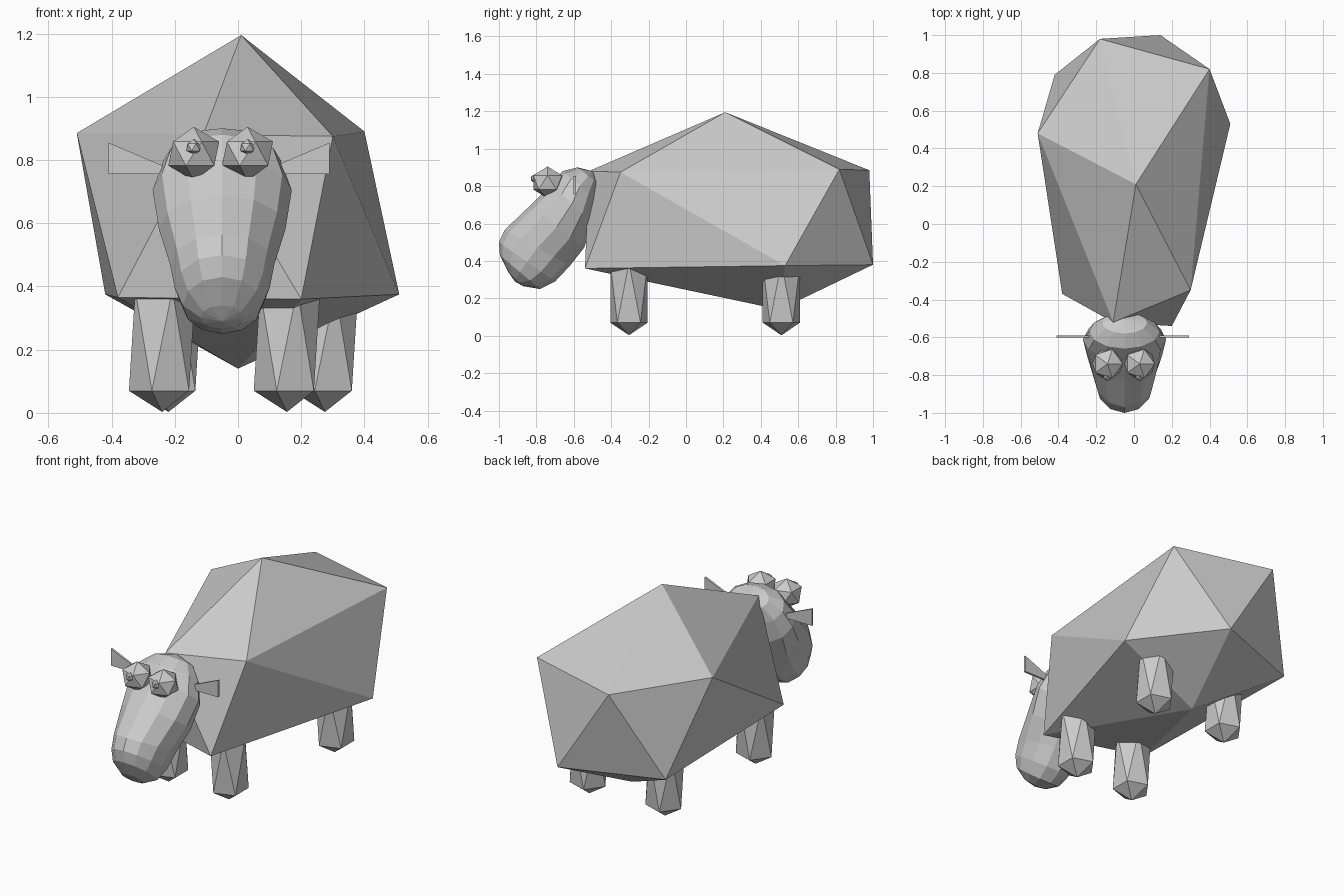
import bpy, bmesh, math
from mathutils import Vector

cube = bpy.data.objects.get("Cube")
if cube:
    bpy.data.objects.remove(cube, do_unlink=True)

grey = bpy.data.materials.new("wool_grey")
grey.use_nodes = True
grey.diffuse_color = (0.6, 0.6, 0.6, 1)
grey.node_tree.nodes["Principled BSDF"].inputs["Base Color"].default_value = (0.6, 0.6, 0.6, 1)


def finish(name, bm):
    bmesh.ops.recalc_face_normals(bm, faces=bm.faces)
    mesh = bpy.data.meshes.new(name)
    bm.to_mesh(mesh)
    bm.free()
    mesh.materials.append(grey)
    obj = bpy.data.objects.new(name, mesh)
    bpy.context.collection.objects.link(obj)
    return obj


def ico(name, centre, radii):
    bm = bmesh.new()
    bmesh.ops.create_icosphere(bm, subdivisions=1, radius=1)
    for v in bm.verts:
        v.co = Vector(c + a * r for c, a, r in zip(centre, v.co, radii))
    return finish(name, bm)


# Body: a lopsided icosahedron from two five-point rings and two tips
upper = [(-0.11, -0.52, 0.88), (0.30, -0.35, 0.875), (0.40, 0.82, 0.89),
         (-0.18, 0.98, 0.885), (-0.51, 0.48, 0.885)]
lower = [(0.20, -0.54, 0.36), (0.51, 0.53, 0.375), (0.14, 1.0, 0.38),
         (-0.42, 0.79, 0.375), (-0.38, -0.37, 0.365)]
bm = bmesh.new()
up = [bm.verts.new(p) for p in upper]
lo = [bm.verts.new(p) for p in lower]
top = bm.verts.new((0.01, 0.21, 1.195))
bottom = bm.verts.new((0, 0.5, 0.14))
for i in range(5):
    j = (i + 1) % 5
    for tri in ((top, up[i], up[j]), (up[i], lo[i], up[j]),
                (lo[i], lo[j], up[j]), (bottom, lo[j], lo[i])):
        bm.faces.new(tri)
finish("body", bm)

# Legs: stretched icosahedra with pointed feet
for name, x, y in (("front_right_leg", -0.24, -0.305), ("front_left_leg", 0.155, -0.305),
                   ("back_right_leg", -0.22, 0.51), ("back_left_leg", 0.275, 0.51)):
    leg = ico(name, (x, y, 0.07), (0.1175, 0.1175, 0.065))
    for v in leg.data.vertices:
        if v.co.z > 0.12:
            v.co.z = 0.44
        elif v.co.z > 0.07:
            v.co.z = 0.39
        elif v.co.z > 0.02:
            v.co.z = 0.07
        else:
            v.co.z = 0.003

# Head: rings lofted from skull to muzzle (front y, z, back y, z, half width)
MID = -0.05
SIDES = 12
rings = [(-0.58, 0.90, -0.465, 0.81, 0.12), (-0.66, 0.88, -0.475, 0.72, 0.185),
         (-0.72, 0.81, -0.50, 0.60, 0.22), (-0.84, 0.69, -0.545, 0.47, 0.20),
         (-0.97, 0.565, -0.62, 0.375, 0.165), (-1.0, 0.50, -0.70, 0.29, 0.15),
         (-0.995, 0.43, -0.78, 0.25, 0.125), (-0.95, 0.34, -0.87, 0.265, 0.07)]
bm = bmesh.new()
loops = []
for y1, z1, y2, z2, w in rings:
    front, back = Vector((MID, y1, z1)), Vector((MID, y2, z2))
    centre, half = (front + back) / 2, (front - back) / 2
    loops.append([bm.verts.new(centre + half * math.cos(a) + Vector((w * math.sin(a), 0, 0)))
                  for a in (math.tau * k / SIDES for k in range(SIDES))])
crown = bm.verts.new((MID, -0.50, 0.88))
nose = bm.verts.new((MID, -0.915, 0.29))
for k in range(SIDES):
    n = (k + 1) % SIDES
    bm.faces.new((crown, loops[0][k], loops[0][n]))
    bm.faces.new((nose, loops[-1][n], loops[-1][k]))
    for a, b in zip(loops, loops[1:]):
        bm.faces.new((a[k], b[k], b[n], a[n]))
finish("head", bm)

for side, s in (("right", -1), ("left", 1)):
    # Bulging eyes with small pupils
    x = MID - 0.005 + s * 0.085
    ico(side + "_eye", (x, -0.74, 0.82), (0.09, 0.09, 0.085))
    ico(side + "_pupil", (x, -0.806, 0.84), (0.026, 0.026, 0.026))

    # Thin ears that flare outward
    bm = bmesh.new()
    bmesh.ops.create_cube(bm, size=1)
    for v in bm.verts:
        outer = v.co.x * s > 0
        tip_z = 0.855 if outer else 0.77
        v.co = (MID - 0.01 + s * (0.35 if outer else 0.15), -0.595 + v.co.y * 0.012,
                tip_z if v.co.z > 0 else 0.755)
    finish(side + "_ear", bm)
